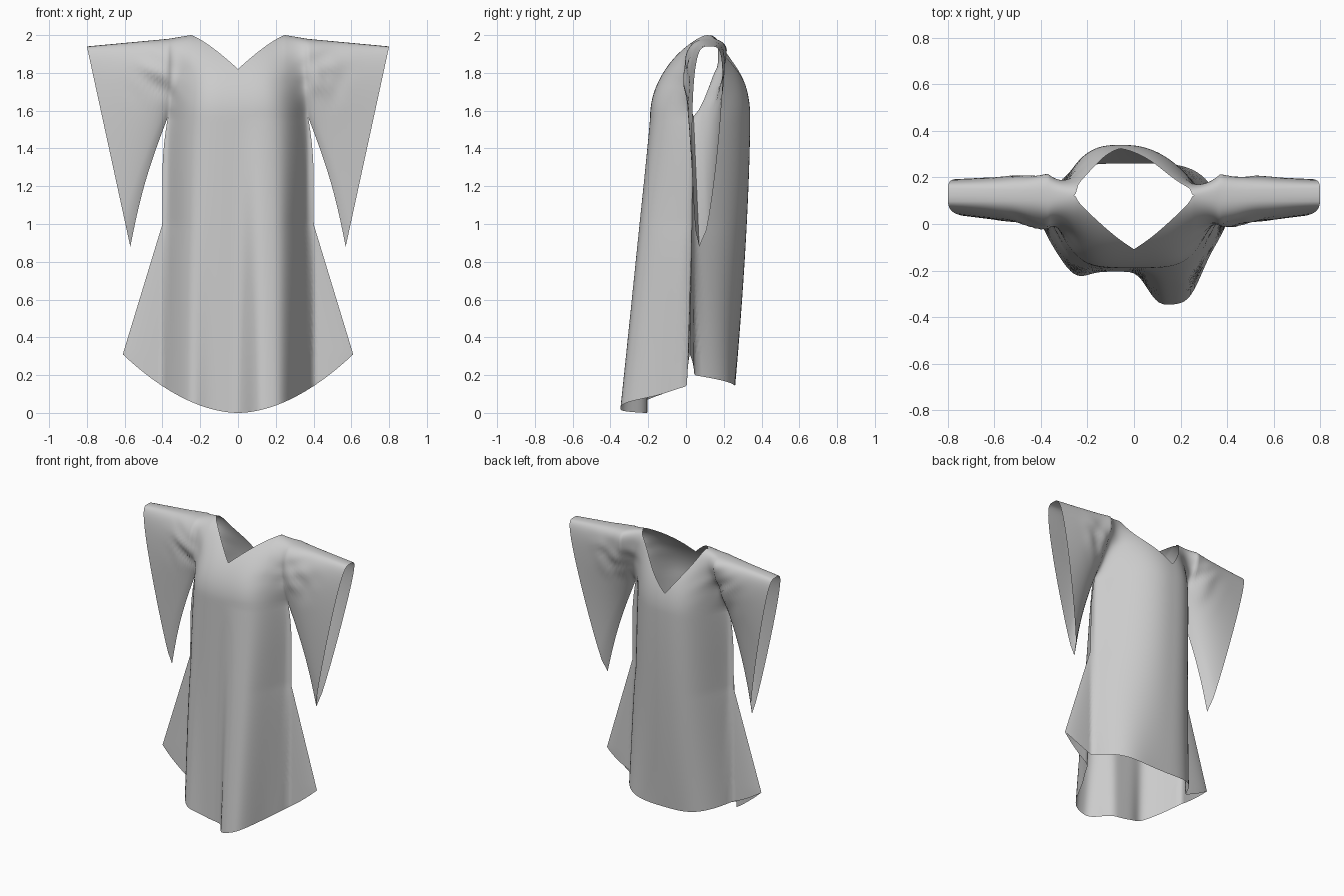
import bpy, bmesh, math
from mathutils import Vector, noise

if "Cube" in bpy.data.objects:
    bpy.data.objects.remove(bpy.data.objects["Cube"])

ARM_X, ARM_Z, RIDGE_Y = 0.37, 1.57, 0.12


def lerp(a, b, t):
    return a + (b - a) * t


def clamp(v):
    return min(1, max(0, v))


def bell(x, centre, width, power=2):
    return math.exp(-abs((x - centre) / width) ** power)


def arch(t, power):
    return max(0, math.sin(math.pi * t)) ** power


# Silhouette: body half width by height, shoulder line and V neckline by x
def body_width(z):
    return 0.4 + 0.21 * clamp((1 - z) / 0.69) - 0.03 * clamp((z - 1.25) / 0.32) ** 2


def shoulder_z(x):
    return 2.0 - 0.02 * clamp((abs(x) - 0.25) / 0.12)


def neck_z(s, x):
    c = s["tip"]
    d = (x - c) / (0.25 - c) if x > c else (c - x) / (0.25 + c)
    return shoulder_z(x) - s["neck"] * clamp(1 - d) ** s["neck_curve"]


# Plan cross-sections at the chest and at the hem, and the armhole depth
def chest_y(s, x):
    x -= s["tip"] * (1 - clamp(abs(x) / ARM_X) ** 2)
    return 0.04 + s["chest"] * (1 - clamp(abs(x) / ARM_X) ** s["chest_curve"])


def hem_y(s, x):
    y = 0.02 + s["edge"] + s["hem"] * (1 - clamp(abs(x) / 0.4) ** 4.5)
    return y - s["fold"] * (bell(x, 0.17, 0.125, 3.5) + 0.27 * bell(x, -0.25, 0.07))


def armhole_y(s, t):
    return RIDGE_Y - 0.08 * t + s["arm"] * arch(t, 0.8)


def cuff_y(s, t):
    return RIDGE_Y - 0.05 * t + s["cuff"] * arch(t, 0.48)


front = dict(tip=0.0, neck=0.18, neck_curve=1.28, chest=-0.23, chest_curve=4, edge=-0.015, hem=-0.21, fold=0.145,
             hem_z=0.0, hem_curve=1.85, drop=1.0, arm=-0.085, cuff=-0.058)
back = dict(tip=-0.06, neck=0.30, neck_curve=0.85, chest=0.3, chest_curve=2.6, edge=0.025, hem=0.215, fold=0.0,
            hem_z=0.14, hem_curve=2.5, drop=1.6, arm=0.13, cuff=0.095)


def upper_point(s, u, t):
    """Bodice and shoulder: t = 0 at the neck or shoulder edge, 1 at the underarm."""
    x = ARM_X * u
    ridge, top = shoulder_z(x), neck_z(s, x)
    z = top - (top - ARM_Z) * t * t
    q = clamp((ridge - z) / (ridge - ARM_Z))
    y = lerp(RIDGE_Y, chest_y(s, x), math.sin(q * math.pi / 2) ** 0.62)
    # flow into the armhole, gently at the shoulder and tightly at the underarm
    own_t = math.sqrt(q)
    blend = abs(u) ** lerp(2.8, 8, own_t ** 4)
    return Vector((x, lerp(y, armhole_y(s, own_t), blend), z))


def skirt_point(s, u, r):
    """Skirt: r = 0 at the underarm, 1 at the hem."""
    z = lerp(ARM_Z, lerp(s["hem_z"], 0.31, abs(u) ** s["hem_curve"]), r)
    x = u * body_width(z)
    y = lerp(chest_y(s, x), hem_y(s, x), r ** s["drop"])
    return Vector((x, lerp(y, 0.04 - 0.02 * r, abs(u) ** 8), z))


def sleeve_point(s, side, k, t):
    """Bell sleeve: k = 0 at the armhole, 1 at the slanted cuff."""
    q = t * t
    a = Vector((ARM_X, armhole_y(s, t), 1.98 - 0.41 * q))
    b = Vector((0.8 - 0.23 * q, cuff_y(s, t), 1.94 - 1.06 * q))
    p = a.lerp(b, k)
    p.x = side * (p.x + 0.02 * math.sin(math.pi * k) * q * q)
    return p


def add_grid(bm, func, nu, nv):
    rows = [[bm.verts.new(func(i / nu, j / nv)) for i in range(nu + 1)] for j in range(nv + 1)]
    for j in range(nv):
        for i in range(nu):
            bm.faces.new((rows[j][i], rows[j][i + 1], rows[j + 1][i + 1], rows[j + 1][i]))


# Front and back sheets, sewn together at shoulders, sides and sleeve edges
bm = bmesh.new()
for s in (front, back):
    add_grid(bm, lambda a, t: upper_point(s, 2 * a - 1, t), 80, 24)
    add_grid(bm, lambda a, r: skirt_point(s, 2 * a - 1, r), 80, 50)
    for side in (-1, 1):
        add_grid(bm, lambda k, t: sleeve_point(s, side, k, t), 24, 24)
bmesh.ops.remove_doubles(bm, verts=bm.verts, dist=0.0004)
bmesh.ops.recalc_face_normals(bm, faces=bm.faces)

# Soft cloth wrinkles around the shoulders and sleeves
for v in bm.verts:
    x, y, z = v.co
    weight = bell(abs(x), 0.42, 0.13) * bell(z, 1.78, 0.14)
    v.co.y += 0.022 * weight * noise.noise(Vector((x * 9 + z * 5, y * 4, z * 12 - abs(x) * 5)))

mesh = bpy.data.meshes.new("dress")
bm.to_mesh(mesh)
bm.free()
dress = bpy.data.objects.new("dress", mesh)
bpy.context.collection.objects.link(dress)
bpy.context.view_layer.objects.active = dress
dress.select_set(True)
bpy.ops.object.shade_smooth_by_angle(angle=math.radians(60))
